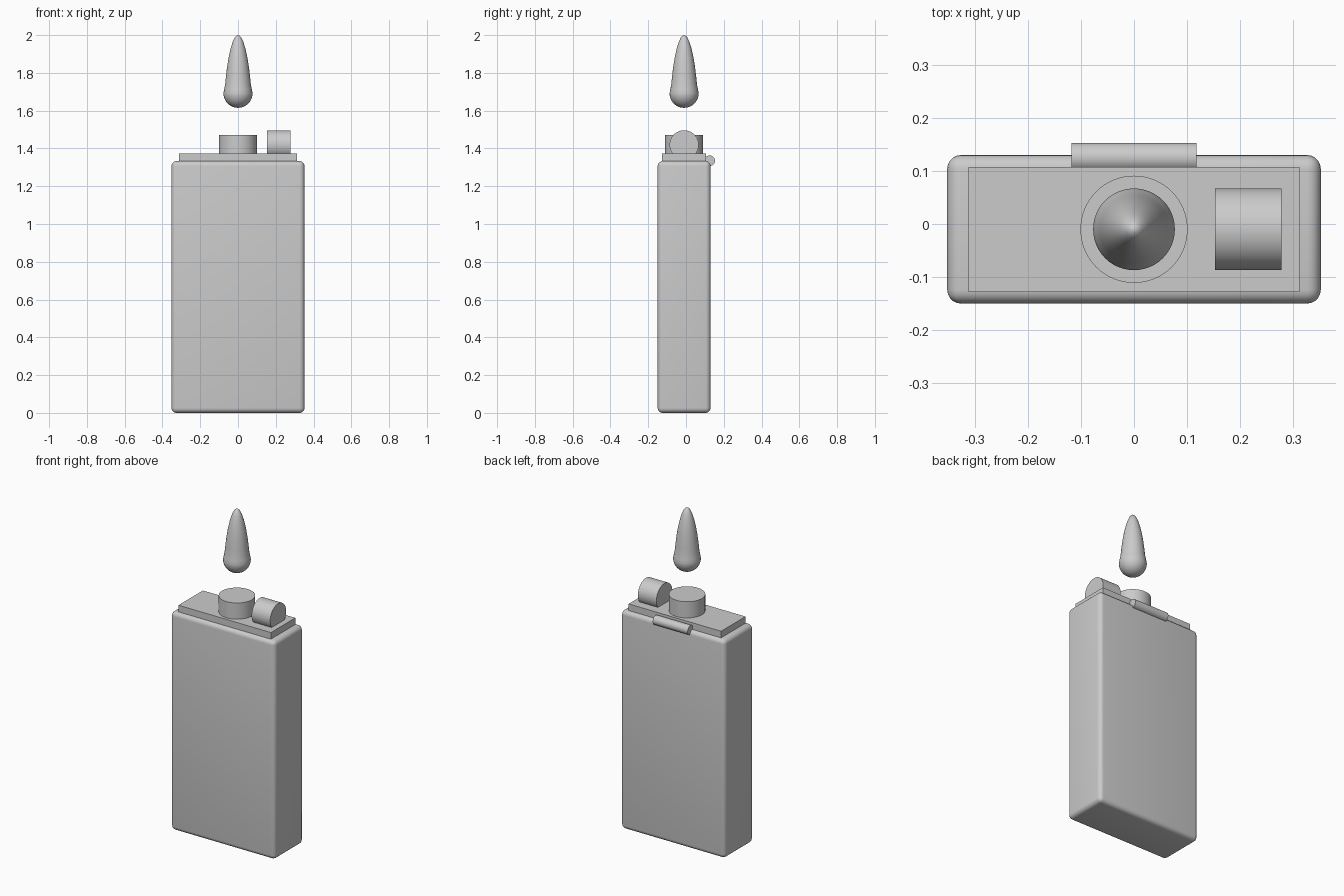
import bpy
import math

cube = bpy.data.objects.get("Cube")
if cube:
    bpy.data.objects.remove(cube, do_unlink=True)

# Single plain grey finish
grey = bpy.data.materials.new("light_grey")
grey.use_nodes = True
colour = (0.6, 0.6, 0.6, 1)
grey.diffuse_color = colour
grey.node_tree.nodes["Principled BSDF"].inputs["Base Color"].default_value = colour


def finish(name, smooth=True):
    obj = bpy.context.object
    obj.name = name
    obj.data.materials.clear()
    obj.data.materials.append(grey)
    if smooth:
        bpy.ops.object.shade_smooth_by_angle(angle=math.radians(35))
    return obj


def box(name, size, centre):
    bpy.ops.mesh.primitive_cube_add(size=1, location=centre)
    bpy.context.object.scale = size
    bpy.ops.object.transform_apply(location=False, rotation=False, scale=True)
    return finish(name, False)


def cylinder(name, radius, length, centre, along_x=False):
    turn = (0, math.pi / 2, 0) if along_x else (0, 0, 0)
    bpy.ops.mesh.primitive_cylinder_add(vertices=64, radius=radius, depth=length,
                                        location=centre, rotation=turn)
    return finish(name)


# Rounded case
case = box("case", (0.704, 0.28, 1.333), (0, -0.01, 0.6665))
bevel = case.modifiers.new("rounded_edges", "BEVEL")
bevel.width = 0.026
bevel.segments = 5
bpy.context.view_layer.objects.active = case
bpy.ops.object.modifier_apply(modifier=bevel.name)
bpy.ops.object.shade_smooth_by_angle(angle=math.radians(35))

# Top fittings
box("top_plate", (0.624, 0.235, 0.06), (0, -0.0105, 1.343))
cylinder("chimney", 0.101, 0.11, (0, -0.01, 1.417))
cylinder("spark_wheel", 0.077, 0.125, (0.2155, -0.01, 1.419), along_x=True)
cylinder("hinge", 0.028, 0.236, (0, 0.125, 1.335), along_x=True)

# Flame: round base drawn up into a slender tip, as radius and height
r, base = 0.077, 1.692
profile = [(r * math.sin(a), base - r * math.cos(a))
           for a in (math.radians(i * 10) for i in range(10))]
profile += [(0.073, 1.713), (0.068, 1.74), (0.064, 1.78), (0.058, 1.83), (0.05, 1.88),
            (0.039, 1.93), (0.028, 1.965), (0.016, 1.99), (0.007, 1.998), (0, 2.0)]
sides = 48
verts = [(0, 0, profile[0][1])]
for rad, z in profile[1:-1]:
    for i in range(sides):
        a = 2 * math.pi * i / sides
        verts.append((rad * math.cos(a), rad * math.sin(a), z))
verts.append((0, 0, profile[-1][1]))
faces = []
rings, tip = len(profile) - 2, len(verts) - 1
for i in range(sides):
    j = (i + 1) % sides
    faces.append((0, 1 + j, 1 + i))
    for k in range(rings - 1):
        low, high = 1 + k * sides, 1 + (k + 1) * sides
        faces.append((low + i, low + j, high + j, high + i))
    last = 1 + (rings - 1) * sides
    faces.append((last + i, last + j, tip))
mesh = bpy.data.meshes.new("flame")
mesh.from_pydata(verts, [], faces)
flame = bpy.data.objects.new("flame", mesh)
flame.location = (0, -0.01, 0)
bpy.context.collection.objects.link(flame)
bpy.ops.object.select_all(action="DESELECT")
flame.select_set(True)
bpy.context.view_layer.objects.active = flame
finish("flame")
